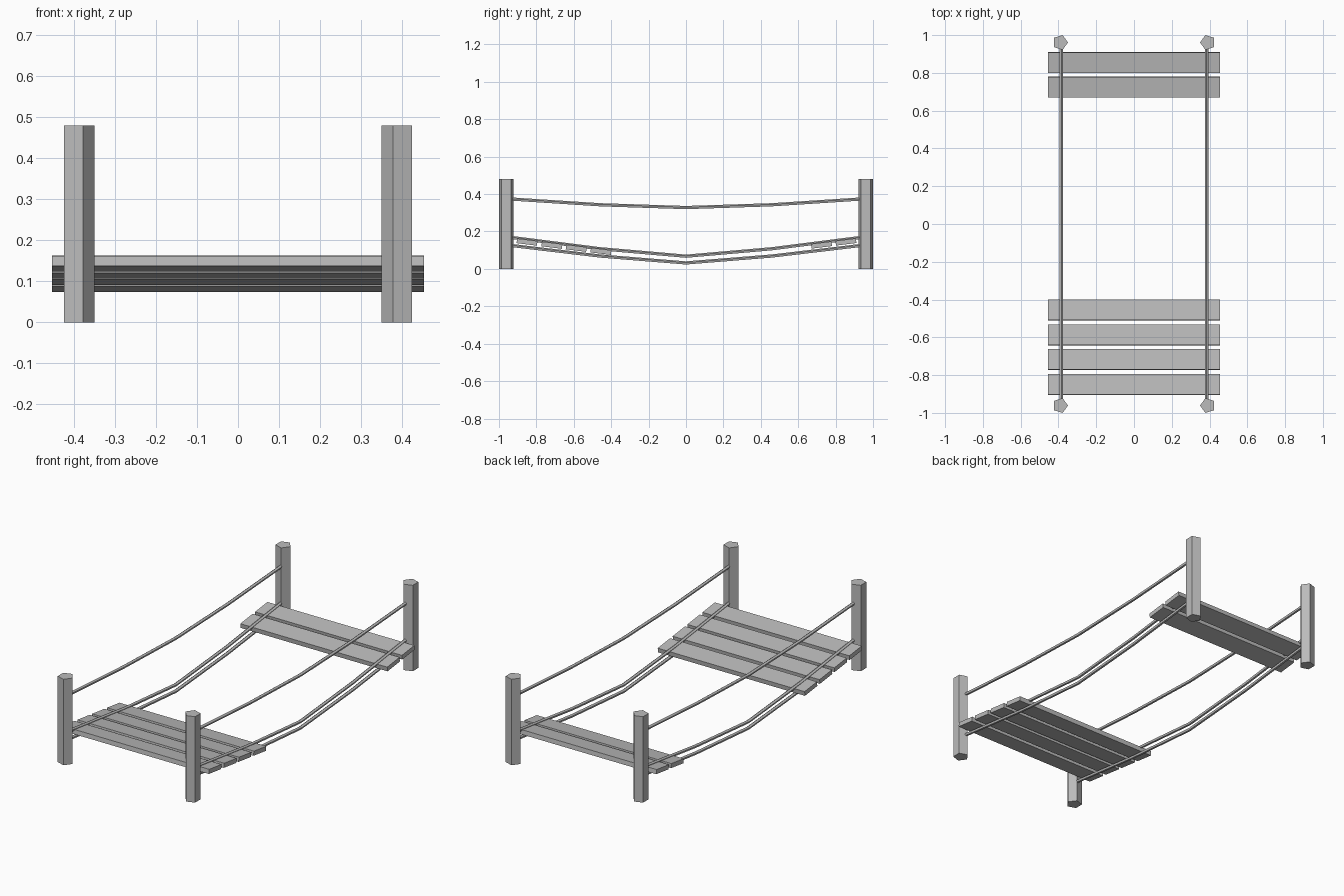
import bpy, bmesh, math

cube = bpy.data.objects.get("Cube")
if cube:
    bpy.data.objects.remove(cube, do_unlink=True)

grey = bpy.data.materials.new("plain grey")
grey.use_nodes = True
colour = (0.5, 0.5, 0.5, 1)
grey.diffuse_color = colour
grey.node_tree.nodes["Principled BSDF"].inputs["Base Color"].default_value = colour

SLOPE = 0.125


def finish(name, bm):
    bmesh.ops.recalc_face_normals(bm, faces=bm.faces)
    mesh = bpy.data.meshes.new(name)
    bm.to_mesh(mesh)
    bm.free()
    mesh.materials.append(grey)
    obj = bpy.data.objects.new(name, mesh)
    bpy.context.collection.objects.link(obj)
    return obj


def post(name, side, y):
    # Five-sided post with one edge pointing to the middle of the bridge
    bm = bmesh.new()
    bmesh.ops.create_cone(bm, cap_ends=True, segments=5, radius1=0.0415,
                          radius2=0.0415, depth=0.48)
    inward = min(bm.verts, key=lambda v: (round(v.co.z, 3), v.index)).co
    turn = math.atan2(inward.y, inward.x)
    obj = finish(name, bm)
    obj.location = (side * 0.391, y, 0.24)
    obj.rotation_euler.z = (math.pi if side > 0 else 0) - turn


def rope(name, x, path, radius=0.0095, sides=5):
    # Thin five-sided tube following a sagging path
    bm = bmesh.new()
    rings = []
    for y, z in path:
        angles = [math.pi / 2 + math.tau * i / sides for i in range(sides)]
        rings.append([bm.verts.new((x + radius * math.cos(a), y,
                                    z + radius * math.sin(a))) for a in angles])
    for a, b in zip(rings, rings[1:]):
        for i in range(sides):
            j = (i + 1) % sides
            bm.faces.new((a[i], a[j], b[j], b[i]))
    bm.faces.new(rings[0])
    bm.faces.new(rings[-1])
    finish(name, bm)


def plank(name, y):
    # Flat board tilted along the slope of the ropes
    bm = bmesh.new()
    bmesh.ops.create_cube(bm, size=1)
    bmesh.ops.scale(bm, vec=(0.908, 0.11, 0.025), verts=bm.verts)
    obj = finish(name, bm)
    obj.location = (0, y, 0.087 + SLOPE * (abs(y) - 0.4))
    obj.rotation_euler.x = math.copysign(math.atan(SLOPE), y)


# Heights of each rope at the middle, the bend and the post
ropes = {"hand_rope": (0.327, 0.342, 0.373),
         "upper_deck_rope": (0.067, 0.107, 0.168),
         "lower_deck_rope": (0.031, 0.068, 0.125)}

for side, label in ((-1, "right"), (1, "left")):
    for end, place in ((-1, "front"), (1, "back")):
        post(f"{place}_{label}_post", side, end * 0.961)
    for name, (middle, bend, top) in ropes.items():
        path = [(-0.94, top), (-0.46, bend), (0, middle), (0.46, bend), (0.94, top)]
        rope(f"{label}_{name}", side * 0.385, path)

# Remaining boards, with the middle of the bridge missing
for i, y in enumerate((-0.85, -0.717, -0.587, -0.455, 0.725, 0.855)):
    plank(f"plank_{i + 1}", y)
